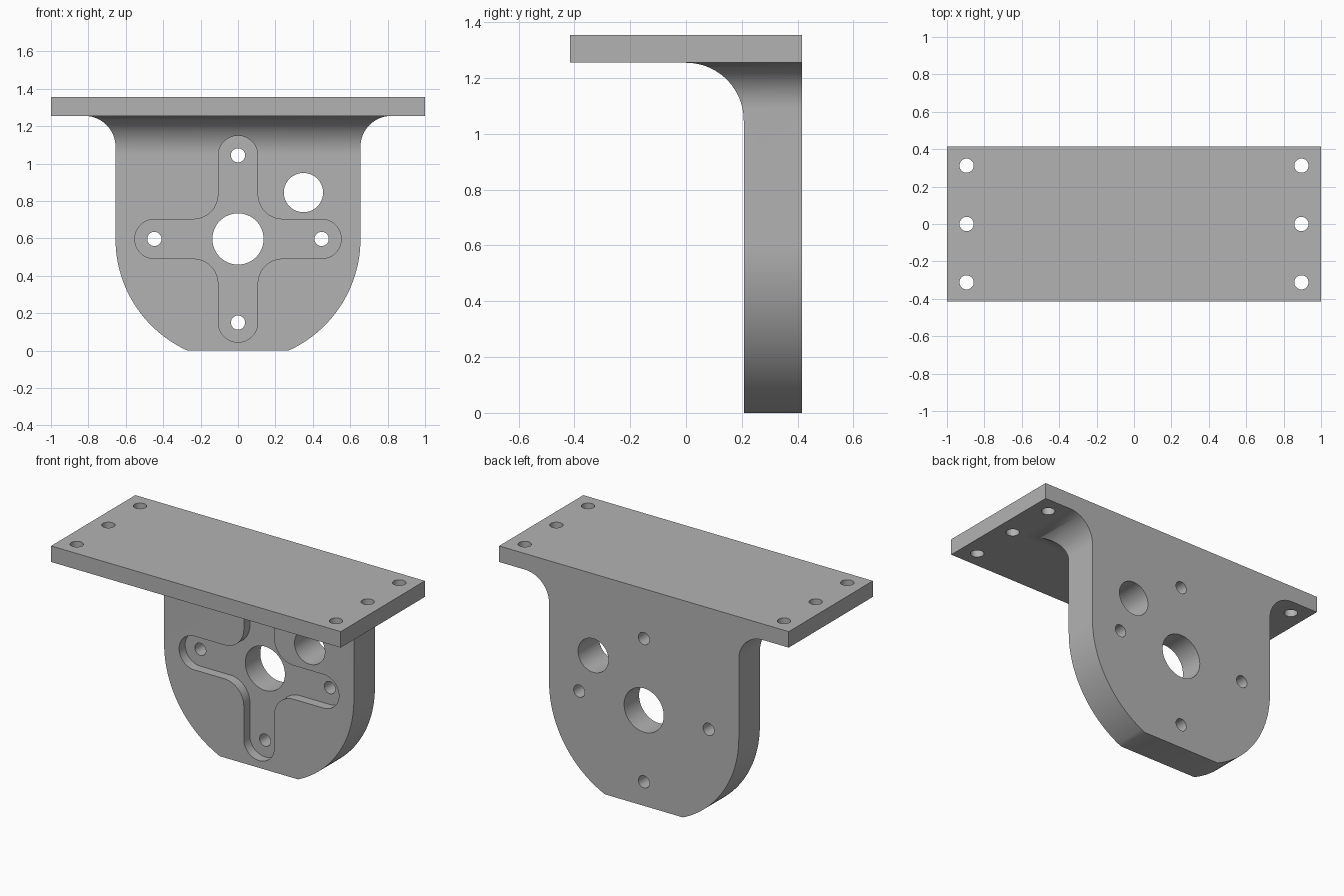
import bpy, bmesh
from math import sin, cos, asin, radians, degrees

if "Cube" in bpy.data.objects:
    bpy.data.objects.remove(bpy.data.objects["Cube"])

grey = bpy.data.materials.new("machined_grey")
grey.use_nodes = True
colour = (0.45, 0.45, 0.45, 1)
grey.diffuse_color = colour
grey.node_tree.nodes["Principled BSDF"].inputs["Base Color"].default_value = colour

# Main dimensions
HALF_DEPTH = 0.415
WEB_FRONT = 0.207
WEB_HALF = 0.655
PLATE_LOW, PLATE_TOP = 1.255, 1.355
OVERLAP_Z = 1.3
HUB_Z = 0.597
EDGE_FILLET = 0.165
BOLT_REACH = 0.447
ARM_HALF = 0.105
ARM_FILLET = 0.135
POCKET_DEPTH = 0.06
BOLT_RADIUS = 0.038


def arc(cx, cy, r, start, end, steps=24):
    """Points on an arc, angles in degrees."""
    angles = [radians(start + (end - start) * i / steps) for i in range(steps + 1)]
    return [(cx + r * cos(a), cy + r * sin(a)) for a in angles]


def prism(name, points, axis, low, high):
    """Extrude a closed 2D profile along one axis."""
    place = {"x": lambda u, v, d: (d, u, v),
             "y": lambda u, v, d: (u, d, v),
             "z": lambda u, v, d: (u, v, d)}[axis]
    bm = bmesh.new()
    base = bm.faces.new([bm.verts.new(place(u, v, low)) for u, v in points])
    moved = bmesh.ops.extrude_face_region(bm, geom=[base], use_keep_orig=True)["geom"]
    top = [v for v in moved if isinstance(v, bmesh.types.BMVert)]
    bmesh.ops.translate(bm, verts=top, vec=place(0, 0, high - low))
    bmesh.ops.recalc_face_normals(bm, faces=bm.faces[:])
    mesh = bpy.data.meshes.new(name)
    bm.to_mesh(mesh)
    bm.free()
    mesh.materials.append(grey)
    obj = bpy.data.objects.new(name, mesh)
    bpy.context.collection.objects.link(obj)
    return obj


def combine(target, tool, operation):
    """Apply a boolean and remove the helper."""
    mod = target.modifiers.new(operation, "BOOLEAN")
    mod.operation, mod.solver, mod.object = operation, "EXACT", tool
    bpy.context.view_layer.objects.active = target
    bpy.ops.object.modifier_apply(modifier=mod.name)
    bpy.data.objects.remove(tool)


def drill(target, cx, cy, r, axis):
    low, high = (-1, 1) if axis == "y" else (1, 2)
    circle = arc(cx, cy, r, 0, 360, 48)[:-1]
    combine(target, prism("hole_cutter", circle, axis, low, high), "DIFFERENCE")


# Upright web: rounded bottom with a flat foot, flaring out under the plate
flare_x = WEB_HALF + EDGE_FILLET
right = arc(0, HUB_Z, WEB_HALF, -degrees(asin(HUB_Z / WEB_HALF)), 0, 32)
right += arc(flare_x, PLATE_LOW - EDGE_FILLET, EDGE_FILLET, 180, 90)
right.append((flare_x, OVERLAP_Z))
outline = right + [(-x, z) for x, z in reversed(right)]
bracket = prism("mounting_bracket", outline, "y", -0.5, 0.5)

# Side section: front face curving forward into the plate
section = [(HALF_DEPTH, -0.1), (WEB_FRONT, -0.1)]
section += arc(0, PLATE_LOW - WEB_FRONT, WEB_FRONT, 0, 90)
section += [(0, OVERLAP_Z + 0.1), (HALF_DEPTH, OVERLAP_Z + 0.1)]
combine(bracket, prism("section_helper", section, "x", -1.2, 1.2), "INTERSECT")

# Top plate
corners = [(-1, -HALF_DEPTH), (1, -HALF_DEPTH), (1, HALF_DEPTH), (-1, HALF_DEPTH)]
combine(bracket, prism("top_plate", corners, "z", PLATE_LOW, PLATE_TOP), "UNION")

# Cross-shaped pocket in the front face
arm = arc(BOLT_REACH, 0, ARM_HALF, -90, 90)
inner = ARM_HALF + ARM_FILLET
arm += arc(inner, inner, ARM_FILLET, 270, 180)
cross = []
for c, s in ((1, 0), (0, 1), (-1, 0), (0, -1)):
    cross += [(u * c - v * s, HUB_Z + u * s + v * c) for u, v in arm]
pocket = prism("pocket_cutter", cross, "y", -0.1, WEB_FRONT + POCKET_DEPTH)
combine(bracket, pocket, "DIFFERENCE")

# Holes through the web: centre bore, side opening, four bolts
drill(bracket, 0, HUB_Z, 0.137, "y")
drill(bracket, 0.35, 0.845, 0.105, "y")
for dx, dz in ((1, 0), (0, 1), (-1, 0), (0, -1)):
    drill(bracket, dx * BOLT_REACH, HUB_Z + dz * BOLT_REACH, BOLT_RADIUS, "y")

# Screw holes along both ends of the plate
for x in (-0.895, 0.895):
    for y in (-0.312, 0, 0.312):
        drill(bracket, x, y, BOLT_RADIUS, "z")

bpy.ops.object.select_all(action="DESELECT")
bracket.select_set(True)
bpy.context.view_layer.objects.active = bracket
bpy.ops.object.shade_smooth_by_angle(angle=radians(30))
